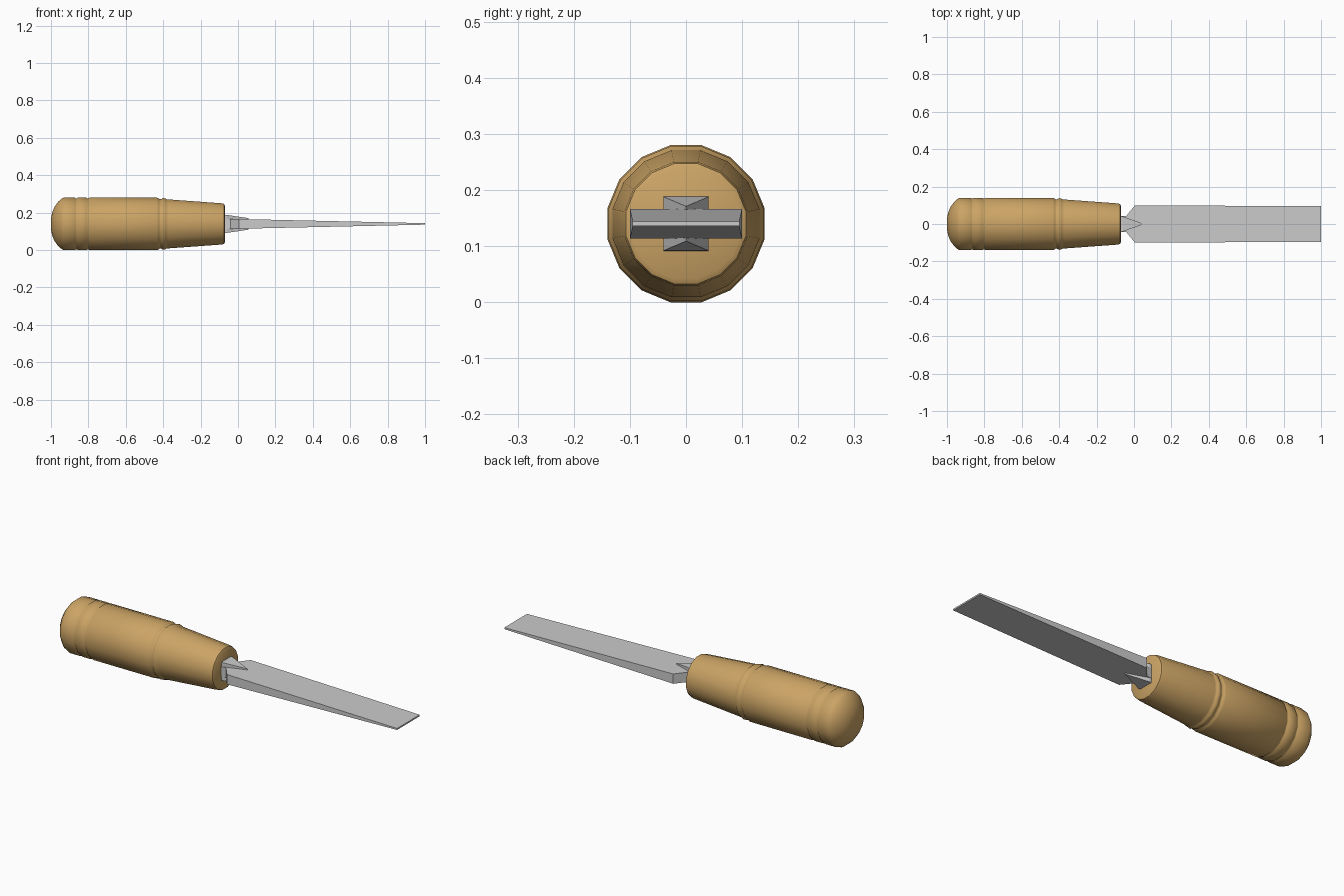
import bpy, bmesh, math

if "Cube" in bpy.data.objects:
    bpy.data.objects.remove(bpy.data.objects["Cube"])

CZ = 0.14  # height of the tool's long axis


def finish(name, bm, color=None, smooth=None):
    bmesh.ops.recalc_face_normals(bm, faces=bm.faces)
    me = bpy.data.meshes.new(name)
    bm.to_mesh(me)
    bm.free()
    ob = bpy.data.objects.new(name, me)
    bpy.context.collection.objects.link(ob)
    if color:
        mat = bpy.data.materials.new(name + "_material")
        mat.diffuse_color = color
        mat.use_nodes = True
        mat.node_tree.nodes["Principled BSDF"].inputs["Base Color"].default_value = mat.diffuse_color
        me.materials.append(mat)
    if smooth:
        bpy.ops.object.select_all(action='DESELECT')
        ob.select_set(True)
        bpy.context.view_layer.objects.active = ob
        bpy.ops.object.shade_smooth_by_angle(angle=math.radians(smooth))
    return ob


def lathe(profile, sides):
    """Revolve (x, radius) points about the long axis; radius is measured to the flats."""
    bm = bmesh.new()
    k = 1 / math.cos(math.pi / sides)
    rings = []
    for x, r in profile:
        rings.append([bm.verts.new((x, r * k * math.cos(a), CZ + r * k * math.sin(a)))
                      for a in [(i + 0.5) * 2 * math.pi / sides for i in range(sides)]])
    for a, b in zip(rings, rings[1:]):
        for i in range(sides):
            j = (i + 1) % sides
            bm.faces.new((a[i], a[j], b[j], b[i]))
    bm.faces.new(rings[0])
    bm.faces.new(rings[-1])
    return bm


def loft(sections):
    """Join rectangular sections given as (x, half width, half height)."""
    bm = bmesh.new()
    rings = [[bm.verts.new((x, sy * w, CZ + sz * h))
              for sy, sz in ((-1, -1), (1, -1), (1, 1), (-1, 1))] for x, w, h in sections]
    for a, b in zip(rings, rings[1:]):
        for i in range(4):
            j = (i + 1) % 4
            bm.faces.new((a[i], a[j], b[j], b[i]))
    bm.faces.new(rings[0])
    bm.faces.new(rings[-1])
    return bm


# Turned handle: domed butt, two grooved bands, tapered neck
profile = [
    (-1.0, 0.03), (-0.994, 0.06), (-0.982, 0.09), (-0.962, 0.118), (-0.94, 0.137), (-0.932, 0.14),
    (-0.872, 0.14), (-0.867, 0.136), (-0.862, 0.136), (-0.857, 0.14),
    (-0.81, 0.14), (-0.805, 0.136), (-0.80, 0.136), (-0.795, 0.14),
    (-0.433, 0.14), (-0.425, 0.137), (-0.419, 0.132), (-0.411, 0.132), (-0.404, 0.137),
    (-0.396, 0.138), (-0.388, 0.136), (-0.382, 0.131), (-0.374, 0.131),
    (-0.085, 0.11), (-0.075, 0.107), (-0.07, 0.098)]
finish("handle", lathe(profile, 16), (0.60, 0.37, 0.13, 1), 40)

# Flat blade with a narrow tang that flares at the shoulder
finish("blade", loft([(-0.1, 0.038, 0.026), (-0.04, 0.044, 0.026), (0.005, 0.1, 0.026),
                      (1.0, 0.095, 0.004)]))

# Bolster: block narrowing to a vertical edge on the blade
bolster = loft([(-0.1, 0.04, 0.049), (-0.06, 0.04, 0.048), (0.055, 0.0, 0.031)])
bmesh.ops.remove_doubles(bolster, verts=bolster.verts, dist=0.0001)
finish("bolster", bolster)
